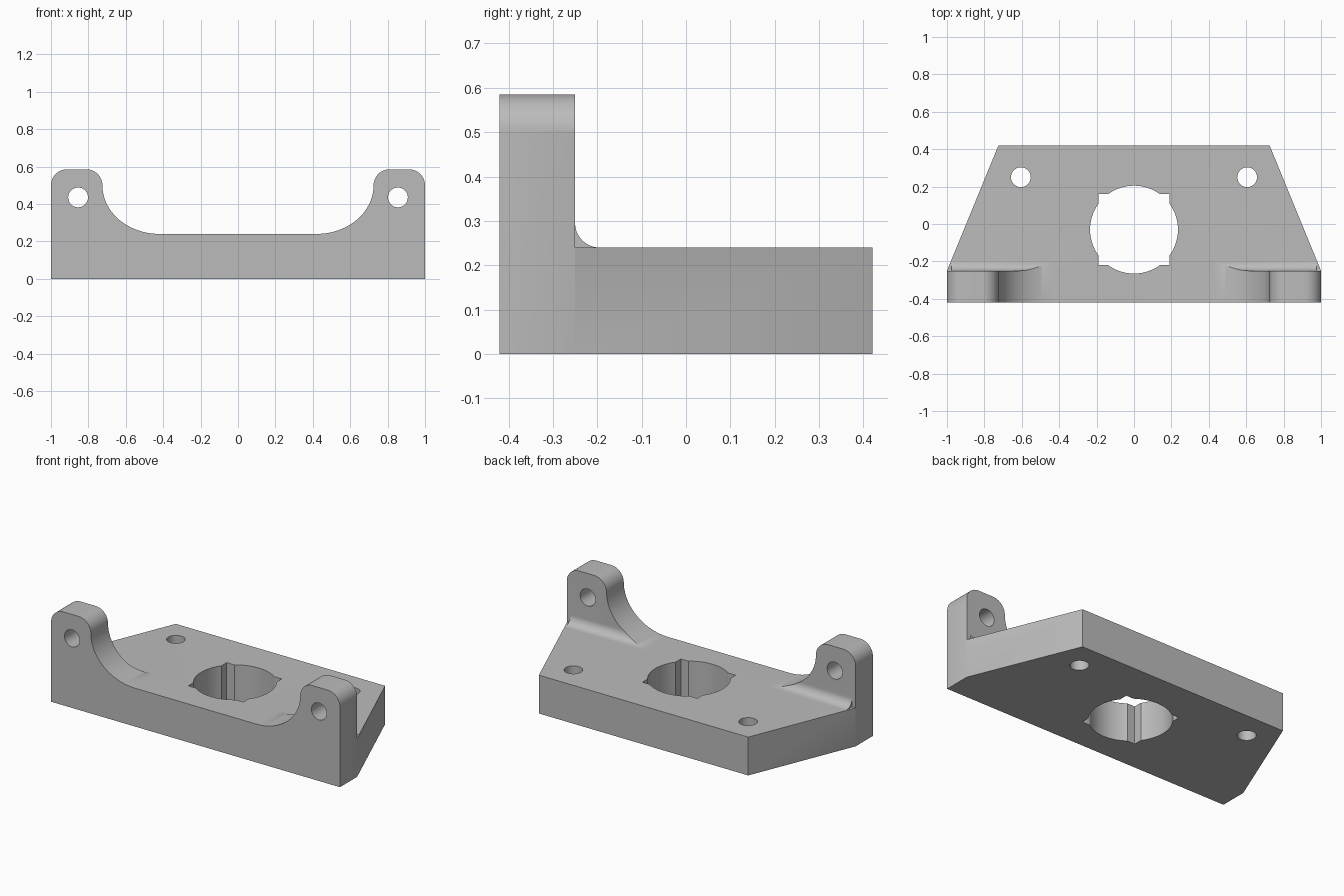
import bpy
import bmesh
from math import sin, cos, pi
from mathutils import Vector

cube = bpy.data.objects.get("Cube")
if cube:
    bpy.data.objects.remove(cube, do_unlink=True)

steel = bpy.data.materials.new("plain grey")
steel.use_nodes = True
grey = (0.5, 0.5, 0.5, 1)
steel.diffuse_color = grey
steel.node_tree.nodes["Principled BSDF"].inputs["Base Color"].default_value = grey


def arc(cx, cy, rx, ry, start, end, steps=16):
    """Points on an elliptical arc, angles in quarter turns."""
    angles = [(start + (end - start) * i / steps) * pi / 2 for i in range(steps + 1)]
    return [(cx + rx * cos(a), cy + ry * sin(a)) for a in angles]


def prism(name, outline, axis, low, high):
    """Extrude a 2D outline along one world axis."""
    place = {"x": lambda u, v, w: (w, u, v),
             "y": lambda u, v, w: (u, w, v),
             "z": lambda u, v, w: (u, v, w)}[axis]
    bm = bmesh.new()
    face = bm.faces.new([bm.verts.new(place(u, v, low)) for u, v in outline])
    new = bmesh.ops.extrude_face_region(bm, geom=[face])["geom"]
    shift = Vector(place(0, 0, high - low))
    bmesh.ops.translate(bm, vec=shift, verts=[g for g in new if isinstance(g, bmesh.types.BMVert)])
    bmesh.ops.recalc_face_normals(bm, faces=bm.faces)
    mesh = bpy.data.meshes.new(name)
    bm.to_mesh(mesh)
    bm.free()
    mesh.materials.append(steel)
    obj = bpy.data.objects.new(name, mesh)
    bpy.context.collection.objects.link(obj)
    return obj


def cut(body, outline, axis, low, high):
    """Subtract a prism from the body."""
    cutter = prism("cutter", outline, axis, low, high)
    mod = body.modifiers.new("cut", "BOOLEAN")
    mod.operation = "DIFFERENCE"
    mod.solver = "EXACT"
    mod.object = cutter
    bpy.context.view_layer.objects.active = body
    bpy.ops.object.modifier_apply(modifier=mod.name)
    bpy.data.objects.remove(cutter, do_unlink=True)


TOP, EAR_TOP, EAR_BACK = 0.24, 0.585, -0.25

# Front profile: flat saddle sweeping up into two rounded ears
half = [(1, 0)]
half += arc(0.915, 0.5, 0.085, 0.085, 0, 1)
half += arc(0.81, 0.5, 0.085, 0.085, 1, 2)
half += arc(0.42, 0.5, 0.305, 0.26, 0, -1, 24)[1:]
body = prism("mounting_bracket", half + [(-x, z) for x, z in reversed(half)], "y", -0.42, 0.42)

# Clear the deck behind the ears, leaving a fillet at their foot
deck = [(EAR_BACK, 0.8)] + arc(-0.195, 0.295, 0.055, 0.055, 2, 3, 10) + [(0.6, TOP), (0.6, 0.8)]
cut(body, deck, "x", -1.2, 1.2)

for side in (-1, 1):
    # Fillet stops short of the outer edge
    end = [(side * x, y) for x, y in ((0.975, EAR_BACK), (1.2, EAR_BACK), (1.2, 0), (0.975, 0))]
    cut(body, end, "z", TOP, 0.7)
    # Tapered sides
    taper = [(side * x, y) for x, y in ((1.0205, -0.3), (0.651, 0.6), (1.3, 0.6))]
    cut(body, taper, "z", -0.2, 0.8)
    # Ear hole and deck hole
    cut(body, arc(side * 0.855, 0.435, 0.053, 0.053, 0, 4, 32)[:-1], "y", -0.6, 0)
    cut(body, arc(side * 0.605, 0.25, 0.053, 0.053, 0, 4, 32)[:-1], "z", -0.2, 0.5)

# Central bore with four square corner notches
cut(body, arc(0, -0.03, 0.235, 0.235, 0, 4, 64)[:-1], "z", -0.2, 0.5)
cut(body, [(-0.19, -0.22), (0.19, -0.22), (0.19, 0.16), (-0.19, 0.16)], "z", -0.2, 0.5)

# Smooth curved walls, sharp edges kept
bpy.ops.object.select_all(action="DESELECT")
body.select_set(True)
bpy.context.view_layer.objects.active = body
bpy.ops.object.shade_smooth_by_angle(angle=pi / 6)
